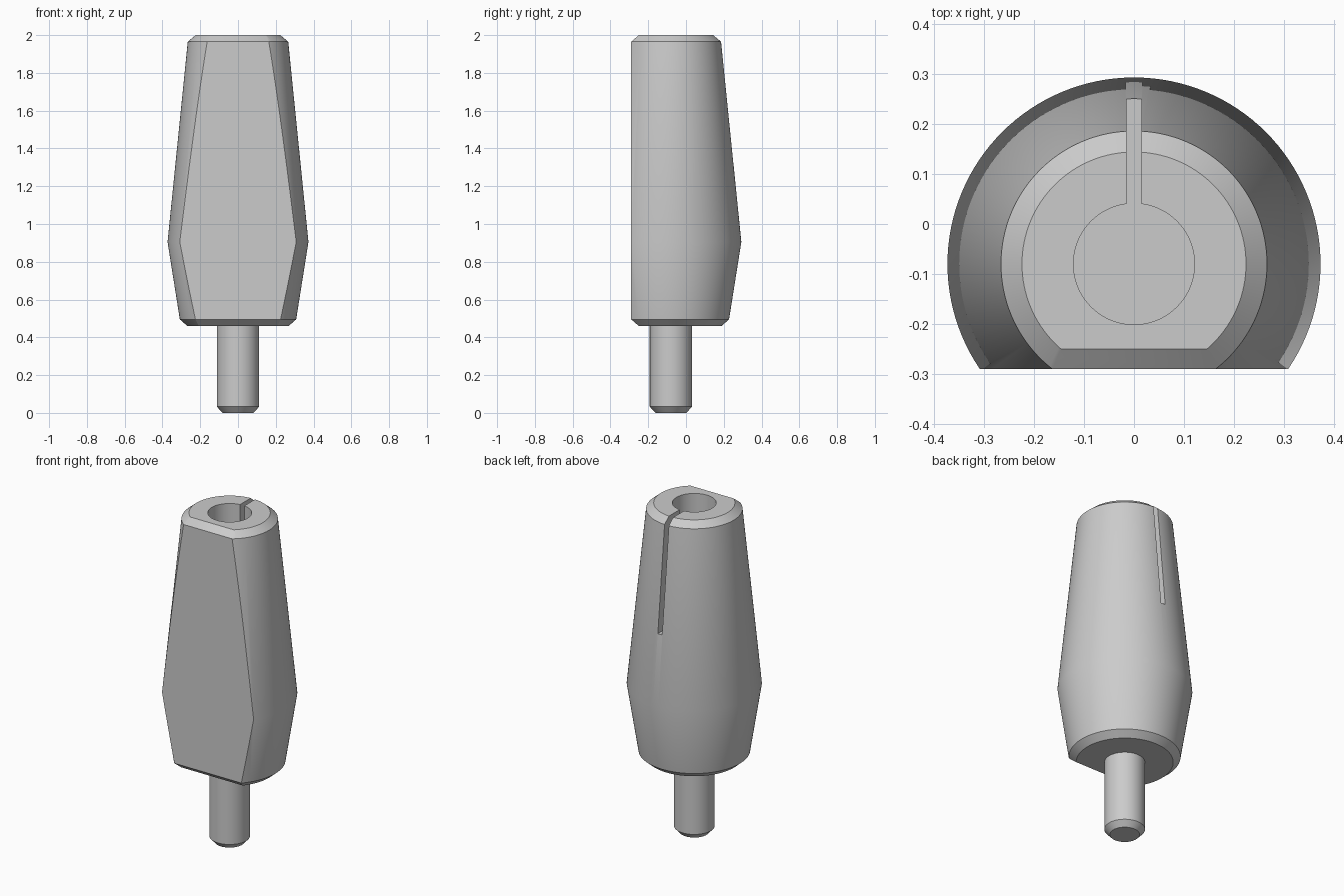
import bpy
import bmesh
import math
from mathutils import Vector, Matrix

AXIS_Y = -0.08
FLAT_Y = -0.29
SLOT_FLOOR = 1.325
SEGMENTS = 128

cube = bpy.data.objects.get("Cube")
if cube:
    bpy.data.objects.remove(cube, do_unlink=True)

gray = bpy.data.materials.new("plain_gray")
gray.use_nodes = True
color = (0.6, 0.6, 0.6, 1)
gray.diffuse_color = color
gray.node_tree.nodes["Principled BSDF"].inputs["Base Color"].default_value = color


def add_object(name, bm):
    bmesh.ops.recalc_face_normals(bm, faces=bm.faces[:])
    mesh = bpy.data.meshes.new(name)
    bm.to_mesh(mesh)
    bm.free()
    mesh.materials.append(gray)
    obj = bpy.data.objects.new(name, mesh)
    bpy.context.collection.objects.link(obj)
    return obj


def lathe(profile):
    """Closed solid of revolution around the vertical tool axis."""
    bm = bmesh.new()
    rings = []
    for r, z in profile:
        ring = []
        for i in range(SEGMENTS):
            a = math.tau * i / SEGMENTS
            ring.append(bm.verts.new((r * math.cos(a), AXIS_Y + r * math.sin(a), z)))
        rings.append(ring)
    for low, high in zip(rings, rings[1:]):
        for i in range(SEGMENTS):
            j = (i + 1) % SEGMENTS
            bm.faces.new((low[i], low[j], high[j], high[i]))
    bm.faces.new(rings[0])
    bm.faces.new(rings[-1])
    return bm


def slice_off(bm, point, normal):
    """Remove everything beyond a plane and cap the opening."""
    geom = bm.verts[:] + bm.edges[:] + bm.faces[:]
    bmesh.ops.bisect_plane(bm, geom=geom, dist=1e-5, plane_co=point,
                           plane_no=Vector(normal).normalized(), clear_outer=True)
    rim = [e for e in bm.edges if e.is_boundary]
    bmesh.ops.holes_fill(bm, edges=rim)


def subtract(target, cutter):
    cutter.hide_render = True
    mod = target.modifiers.new("cut", 'BOOLEAN')
    mod.operation = 'DIFFERENCE'
    mod.solver = 'EXACT'
    mod.object = cutter
    bpy.context.view_layer.objects.active = target
    bpy.ops.object.modifier_apply(modifier=mod.name)
    bpy.data.objects.remove(cutter, do_unlink=True)


def smooth(obj):
    bpy.ops.object.select_all(action='DESELECT')
    obj.select_set(True)
    bpy.context.view_layer.objects.active = obj
    bpy.ops.object.shade_smooth_by_angle(angle=math.radians(30))


# Double-tapered body with chamfered ends
bm = lathe([(0.268, 0.46), (0.308, 0.495), (0.373, 0.905), (0.266, 1.965), (0.224, 2.0)])

# Front flat and its two end chamfers
slice_off(bm, (0, FLAT_Y, 1), (0, -1, 0))
slice_off(bm, (0, FLAT_Y, 1.965), (0, -0.035, 0.04))
slice_off(bm, (0, FLAT_Y, 0.495), (0, -0.035, -0.04))
body = add_object("body", bm)

# Socket bore in the top
subtract(body, add_object("bore_cutter", lathe([(0.121, SLOT_FLOOR), (0.121, 2.2)])))

# Narrow slot from the bore out through the back
bm = bmesh.new()
bmesh.ops.create_cube(bm, size=1)
bmesh.ops.transform(bm, verts=bm.verts[:], matrix=Matrix.Translation(
    (0, AXIS_Y + 0.25, SLOT_FLOOR + 0.5)) @ Matrix.Diagonal((0.029, 0.5, 1, 1)))
subtract(body, add_object("slot_cutter", bm))
smooth(body)

# Lower pin with a chamfered tip
pin = add_object("pin", lathe([(0.082, 0), (0.112, 0.033), (0.112, 0.5)]))
smooth(pin)
